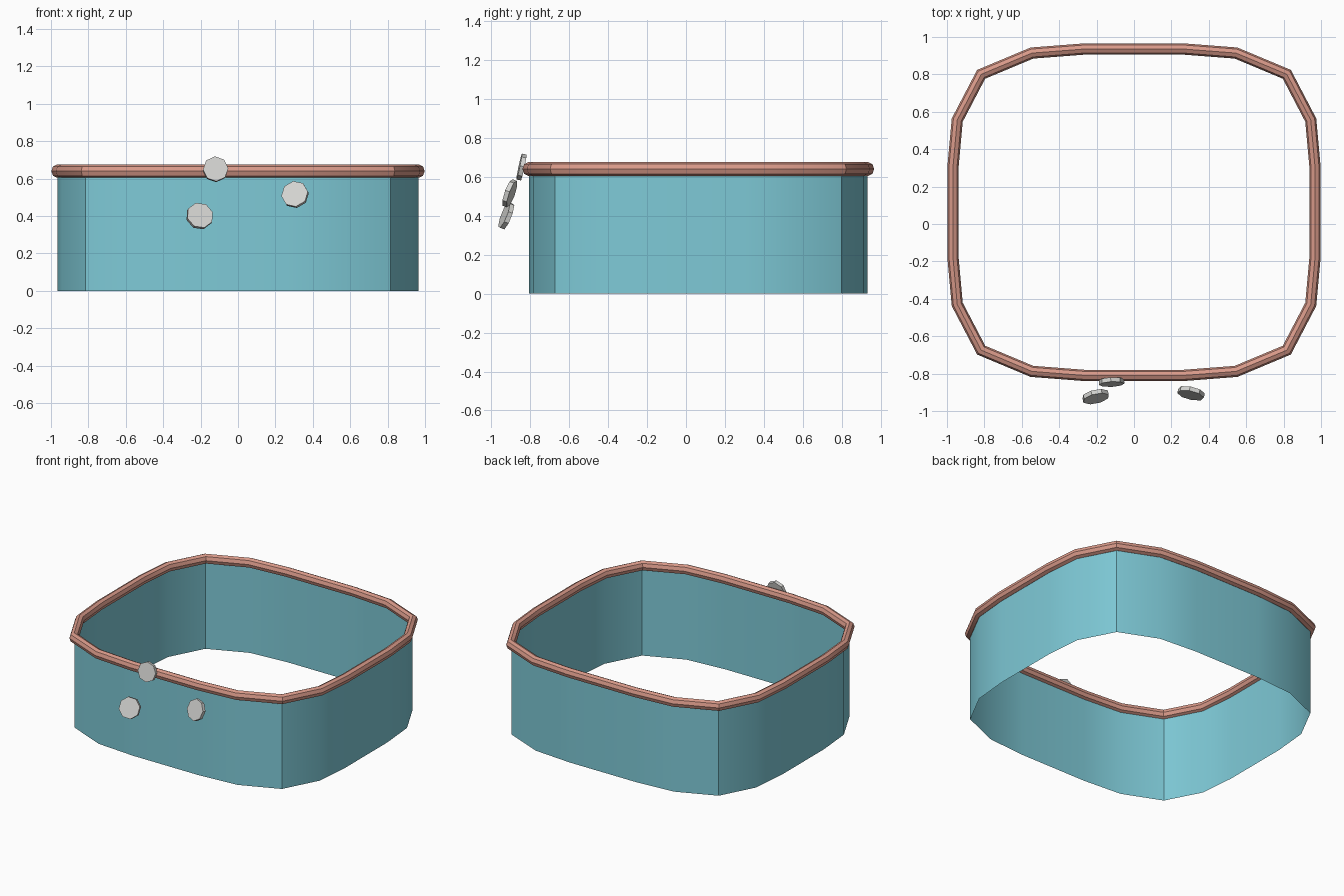
import bpy, bmesh, math
from mathutils import Matrix, Vector

cube = bpy.data.objects.get("Cube")
if cube:
    bpy.data.objects.remove(cube, do_unlink=True)


def material(name, rgb):
    m = bpy.data.materials.new(name)
    m.use_nodes = True
    m.diffuse_color = (*rgb, 1)
    bsdf = next(n for n in m.node_tree.nodes if n.type == 'BSDF_PRINCIPLED')
    bsdf.inputs["Base Color"].default_value = (*rgb, 1)
    return m


TEAL = material("teal", (0.21, 0.59, 0.68))
CLAY = material("clay_pink", (0.69, 0.32, 0.25))
GREY = material("light_grey", (0.66, 0.66, 0.64))


def finish(name, bm, mat, smooth=None):
    me = bpy.data.meshes.new(name)
    bm.to_mesh(me)
    bm.free()
    me.materials.append(mat)
    ob = bpy.data.objects.new(name, me)
    bpy.context.collection.objects.link(ob)
    if smooth:
        bpy.ops.object.select_all(action='DESELECT')
        ob.select_set(True)
        bpy.context.view_layer.objects.active = ob
        bpy.ops.object.shade_smooth_by_angle(angle=math.radians(smooth))
    return ob


# Rounded-square outline, one quarter mirrored into a counter-clockwise loop
CENTRE_Y = 0.063
QUARTER = [(0.965, 0.24), (0.942, 0.492), (0.815, 0.735), (0.545, 0.848), (0.26, 0.87)]
right_half = [(x, -y) for x, y in reversed(QUARTER)] + QUARTER
OUTLINE = [Vector((x, y)) for x, y in right_half + [(-x, -y) for x, y in right_half]]


def offset_point(i, d):
    """Outline corner i moved outward by d, mitred."""
    n = len(OUTLINE)
    p, a, b = OUTLINE[i], OUTLINE[i - 1], OUTLINE[(i + 1) % n]
    n1, n2 = [Vector((e.y, -e.x)).normalized() for e in (p - a, b - p)]
    mid = (n1 + n2).normalized()
    return p + mid * d / mid.dot(n1)


def sweep(name, profile, mat, closed):
    """Sweep a (outward offset, height) profile around the outline."""
    bm = bmesh.new()
    rings = []
    for i in range(len(OUTLINE)):
        ring = []
        for d, z in profile:
            q = offset_point(i, d)
            ring.append(bm.verts.new((q.x, q.y + CENTRE_Y, z)))
        rings.append(ring)
    steps = len(profile) if closed else len(profile) - 1
    for i, ring in enumerate(rings):
        nxt = rings[(i + 1) % len(rings)]
        for j in range(steps):
            k = (j + 1) % len(profile)
            bm.faces.new((ring[j], nxt[j], nxt[k], ring[k]))
    return finish(name, bm, mat, smooth=30)


# Thin open wall
sweep("wall", [(0, 0), (0, 0.64)], TEAL, closed=False)

# Octagonal tube along the top edge
tube = [(0.003 + 0.03 * math.cos(t * math.pi / 4), 0.64 + 0.035 * math.sin(t * math.pi / 4))
        for t in range(8)]
sweep("rim", tube, CLAY, closed=True)


# Loose eight-sided buttons in front: centre, radius, lean back, turn, spin (degrees)
def button(name, centre, radius, lean, turn, spin):
    bm = bmesh.new()
    bmesh.ops.create_cone(bm, cap_ends=True, segments=8, radius1=radius, radius2=radius, depth=0.024)
    rot = (Matrix.Rotation(math.radians(turn), 4, 'Z')
           @ Matrix.Rotation(math.radians(90 - lean), 4, 'X')
           @ Matrix.Rotation(math.radians(spin), 4, 'Z'))
    bm.transform(Matrix.Translation(centre) @ rot)
    finish(name, bm, GREY)


button("button_top", (-0.12, -0.845, 0.65), 0.068, 12, 3, 3)
button("button_right", (-0.205, -0.923, 0.4), 0.073, 21, 13, 14)
button("button_left", (0.305, -0.905, 0.515), 0.073, 19, -13, 10)
